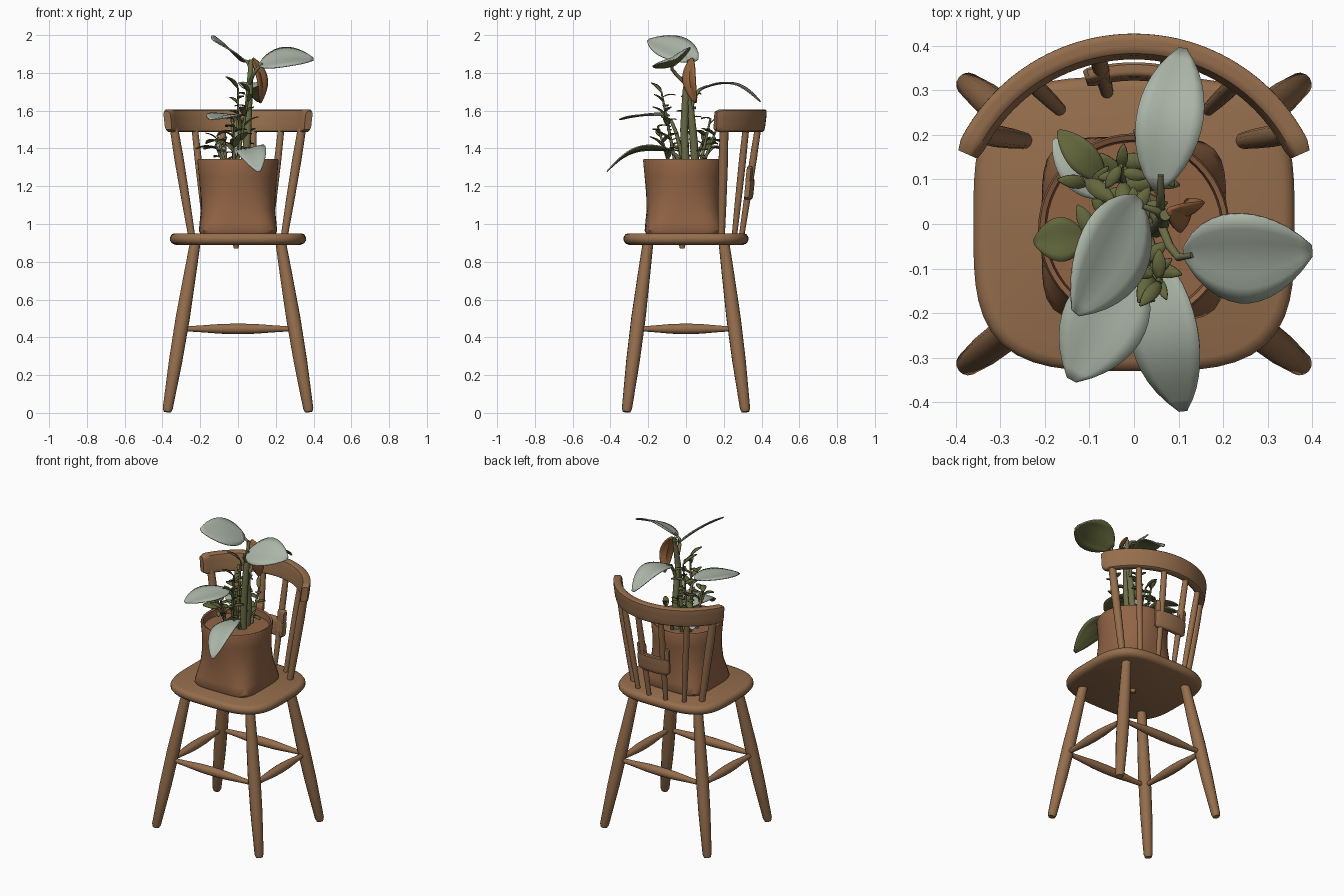
import bpy, bmesh, math, random
from mathutils import Vector as V

random.seed(4)
if "Cube" in bpy.data.objects:
    bpy.data.objects.remove(bpy.data.objects["Cube"], do_unlink=True)
made = []


def material(name, rgb):
    m = bpy.data.materials.new(name)
    m.use_nodes = True
    m.diffuse_color = (*rgb, 1)
    m.node_tree.nodes["Principled BSDF"].inputs["Base Color"].default_value = (*rgb, 1)
    return m


wood = material("warm wood", (0.30, 0.155, 0.073))
clay = material("terracotta brown", (0.285, 0.128, 0.060))
pale = material("pale sage", (0.41, 0.465, 0.39))
olive = material("olive green", (0.125, 0.135, 0.045))
moss = material("stem green", (0.15, 0.155, 0.065))
rust = material("rust orange", (0.30, 0.125, 0.045))


def finish(name, bm, *mats):
    me = bpy.data.meshes.new(name)
    bm.to_mesh(me)
    bm.free()
    for m in mats:
        me.materials.append(m)
    ob = bpy.data.objects.new(name, me)
    bpy.context.collection.objects.link(ob)
    made.append(ob)
    return ob


def loft(name, rings, mat):
    """Skin a list of equal rings and cap both ends."""
    bm = bmesh.new()
    rows = [[bm.verts.new(p) for p in r] for r in rings]
    n = len(rows[0])
    for a, b in zip(rows, rows[1:]):
        for i in range(n):
            bm.faces.new((a[i], a[(i + 1) % n], b[(i + 1) % n], b[i]))
    bm.faces.new(rows[0])
    bm.faces.new(rows[-1])
    bmesh.ops.recalc_face_normals(bm, faces=bm.faces)
    return finish(name, bm, mat)


def oval(rx, ry, power, n):
    """Superellipse outline: power 2 is an ellipse, higher is squarer."""
    pts = []
    for i in range(n):
        a = math.tau * i / n
        c, s = math.cos(a), math.sin(a)
        k = (abs(c) ** power + abs(s) ** power) ** (-1 / power)
        pts.append((rx * c * k, ry * s * k))
    return pts


def tube(name, pts, radii, mat, n=14):
    pts = [V(p) for p in pts]
    rings = []
    for i, p in enumerate(pts):
        d = (pts[min(i + 1, len(pts) - 1)] - pts[max(i - 1, 0)]).normalized()
        u = d.cross(V((0.3, 1, 0.1))).normalized()
        v = d.cross(u)
        rings.append([p + u * x + v * y for x, y in oval(radii[i], radii[i], 2, n)])
    return loft(name, rings, mat)


def turned(name, a, b, profile, mat):
    """Straight lathe-turned bar; profile is (fraction, radius)."""
    a, b = V(a), V(b)
    return tube(name, [a.lerp(b, t) for t, r in profile], [r for t, r in profile], mat)


def arc_bar(name, radius, a0, a1, z, w, h, tilt, mat, steps=28):
    rings = []
    for i in range(steps + 1):
        a = math.radians(a0 + (a1 - a0) * i / steps)
        k = 0.8 if i in (0, steps) else 1
        rings.append([V(((radius + x + tilt * y) * math.sin(a),
                         (radius + x + tilt * y) * math.cos(a) - 0.01,
                         z + y)) for x, y in oval(w / 2 * k, h / 2 * k, 6, 24)])
    return loft(name, rings, mat)


def add_leaf(bm, base, tip, width, up=(0, 0, 1), arch=0.1, fold=0.12, rows=12, cols=6):
    """Arched, slightly folded blade whose front faces along up."""
    base, tip = V(base), V(tip)
    d = tip - base
    side = d.cross(V(up)).normalized()
    n = side.cross(d).normalized()
    grid = []
    for i in range(rows + 1):
        t = i / rows
        half = width / 2 * max(0.04, math.sin(math.pi * t ** 0.9)) ** 0.65
        row = []
        for j in range(cols + 1):
            u = 2 * j / cols - 1
            lift = d.length * arch * math.sin(math.pi * t) + fold * half * abs(u) * (1.6 - abs(u))
            row.append(bm.verts.new(base + d * t + side * half * u + n * lift))
        grid.append(row)
    for r, s in zip(grid, grid[1:]):
        for j in range(cols):
            bm.faces.new((r[j], r[j + 1], s[j + 1], s[j]))


def finish_leaves(name, bm, top, under, thick):
    ob = finish(name, bm, top, under)
    mod = ob.modifiers.new("thickness", "SOLIDIFY")
    mod.thickness, mod.offset, mod.material_offset = thick, -1, 1
    return ob


# Seat
seat_profile = [(0.89, 0.92), (0.897, 0.97), (0.912, 1), (0.93, 1), (0.945, 0.975), (0.951, 0.93)]
loft("seat", [[V((x, y, z)) for x, y in oval(0.36 * s, 0.33 * s, 3.5, 64)]
              for z, s in seat_profile], wood)
turned("seat_peg", (-0.01, -0.02, 0.9), (-0.01, -0.02, 0.87), [(0, 0.02), (1, 0.012)], wood)

# Legs and stretchers
leg_profile = [(0, 0.020), (0.02, 0.027), (0.3, 0.036), (0.55, 0.038), (0.8, 0.033), (1, 0.028)]
bar_profile = [(0, 0.012), (0.15, 0.017), (0.35, 0.026), (0.5, 0.028), (0.65, 0.026), (0.85, 0.017), (1, 0.012)]
for sx, side in ((1, "left"), (-1, "right")):
    for sy, end in ((1, "back"), (-1, "front")):
        turned(f"{end}_{side}_leg", (sx * 0.375, sy * 0.315, 0.005),
               (sx * 0.225, sy * 0.2, 0.91), leg_profile, wood)
    turned(f"{side}_stretcher", (sx * 0.302, -0.258, 0.445), (sx * 0.302, 0.258, 0.445), bar_profile, wood)
for sy, end in ((1, "back"), (-1, "front")):
    turned(f"{end}_stretcher", (-0.302, sy * 0.258, 0.445), (0.302, sy * 0.258, 0.445), bar_profile, wood)

# Backrest: curved top rail, spindles and the stepped panel behind
arc_bar("top_rail", 0.408, -66, 66, 1.547, 0.05, 0.12, 0.12, wood, 40)
for i, deg in enumerate((-58, -35, -12, 12, 35, 58)):
    s, c = math.sin(math.radians(deg)), math.cos(math.radians(deg))
    k = 1.25 if abs(deg) > 50 else 0.95
    turned(f"spindle_{i + 1}", (0.29 * s, 0.06 + 0.24 * c, 0.94), (0.4 * s, 0.4 * c - 0.01, 1.51),
           [(0, 0.015 * k), (0.3, 0.018 * k), (0.7, 0.020 * k), (1, 0.018 * k)], wood)
arc_bar("back_panel", 0.352, -18, 18, 1.185, 0.035, 0.11, 0.1, wood, 14)
for a0, side in ((-18, "right"), (9, "left")):
    arc_bar(f"back_panel_{side}_post", 0.357, a0, a0 + 9, 1.26, 0.03, 0.09, 0.1, wood, 6)

# Pot: soft square base rising into a round open rim
pot_profile = [(0.945, 0.198, 5), (0.965, 0.207, 5), (1.01, 0.203, 4), (1.08, 0.196, 2.9),
               (1.16, 0.199, 2.3), (1.25, 0.207, 2), (1.335, 0.215, 2), (1.345, 0.211, 2),
               (1.34, 0.200, 2), (1.30, 0.196, 2)]
loft("pot", [[V((x, y - 0.012, z)) for x, y in oval(r, r, p, 56)] for z, r, p in pot_profile], clay)

# Main stems and leaf stalks
stalks = {
    "main_stem": [(0.04, 0.0, 1.29), (0.05, -0.01, 1.5), (0.06, 0.0, 1.7), (0.07, 0.02, 1.87)],
    "second_stem": [(0.03, 0.05, 1.29), (0.05, 0.04, 1.45), (0.05, 0.025, 1.6), (0.06, 0.0, 1.72)],
    "right_stalk": [(0.06, 0.0, 1.74), (0.08, -0.05, 1.79), (0.10, -0.075, 1.82), (0.13, -0.07, 1.85)],
    "crown_stalk": [(0.07, 0.01, 1.8), (0.06, 0.02, 1.84), (0.05, 0.03, 1.86), (0.02, 0.04, 1.87)],
    "back_stalk": [(0.05, 0.02, 1.58), (0.06, 0.04, 1.66), (0.06, 0.07, 1.71), (0.06, 0.11, 1.73)],
    "side_stalk": [(0.0, -0.02, 1.35), (0.01, -0.05, 1.48), (0.01, -0.08, 1.55), (-0.01, -0.13, 1.57)],
    "front_stalk": [(0.03, -0.02, 1.29), (0.04, -0.05, 1.36), (0.05, -0.08, 1.39), (0.06, -0.13, 1.40)],
}
for name, pts in stalks.items():
    r = 0.021 if "stem" in name else 0.010
    tube(name, pts, [r, r, r * 0.9, r * 0.6], moss, 10)

# Large leaves: base, tip, width, facing, arch
large = {
    "crown_leaf": ((0.01, 0.06, 1.87), (-0.13, -0.20, 1.975), 0.20, (0.62, 0, 0.78), 0.04),
    "right_leaf": ((0.11, -0.065, 1.84), (0.40, -0.06, 1.875), 0.225, (0, -0.45, 0.9), 0.09),
    "back_leaf": ((0.05, 0.075, 1.715), (0.11, 0.395, 1.65), 0.15, (0, 0, 1), 0.19),
    "side_leaf": ((0.0, -0.09, 1.575), (-0.14, -0.35, 1.555), 0.19, (0.06, 0, 1), 0.04),
    "front_leaf": ((0.05, -0.07, 1.39), (0.11, -0.42, 1.28), 0.155, (-0.2, 0, 1), 0.16),
    "small_back_leaf": ((-0.07, 0.06, 1.39), (-0.18, 0.19, 1.40), 0.09, (0, 0, 1), 0.1),
}
for name, (base, tip, width, up, arch) in large.items():
    bm = bmesh.new()
    add_leaf(bm, base, tip, width, up, arch)
    finish_leaves(name, bm, pale, olive, 0.006)
bm = bmesh.new()
add_leaf(bm, (0.08, 0.03, 1.88), (0.12, 0.05, 1.64), 0.085, (0.7, -0.6, 0.3), 0.14, 0.3)
finish_leaves("rust_sheath", bm, rust, rust, 0.008)
bm = bmesh.new()
add_leaf(bm, (-0.11, -0.03, 1.40), (-0.225, -0.04, 1.40), 0.1, arch=0.12)
add_leaf(bm, (-0.07, 0.1, 1.42), (-0.17, 0.21, 1.43), 0.07, arch=0.15)
finish_leaves("olive_leaves", bm, olive, olive, 0.006)

# Bushy sprigs: a thin stem with small leaves spiralling up it
sprigs = [((-0.01, -0.05, 1.29), (0.06, -0.13, 1.70)), ((0.0, -0.02, 1.29), (0.0, 0.03, 1.72)),
          ((-0.02, 0.07, 1.29), (-0.03, 0.13, 1.56)), ((-0.06, 0.04, 1.29), (-0.11, 0.10, 1.47)),
          ((0.04, 0.08, 1.29), (0.04, 0.16, 1.50)), ((-0.02, -0.08, 1.29), (-0.02, -0.15, 1.52)),
          ((-0.06, -0.02, 1.29), (-0.12, -0.04, 1.42))]
for i, (a, b) in enumerate(sprigs):
    a, b = V(a), V(b)
    turned(f"sprig_stem_{i + 1}", a, b, [(0, 0.010), (1, 0.005)], moss)
    bm = bmesh.new()
    count = int((b - a).length * 32)
    for k in range(count):
        p = a.lerp(b, 0.25 + 0.75 * k / (count - 1))
        ang = k * 2.4 + random.uniform(-0.4, 0.4)
        size = random.uniform(0.05, 0.085)
        out = V((math.cos(ang), math.sin(ang), random.uniform(-0.1, 0.8)))
        add_leaf(bm, p, p + out * size, size * 0.45, rows=6, cols=2)
    finish_leaves(f"sprig_leaves_{i + 1}", bm, olive, olive, 0.005)

# Smooth shading with crisp edges
bpy.ops.object.select_all(action="DESELECT")
for ob in made:
    ob.select_set(True)
bpy.context.view_layer.objects.active = made[0]
bpy.ops.object.shade_smooth_by_angle(angle=math.radians(40))
